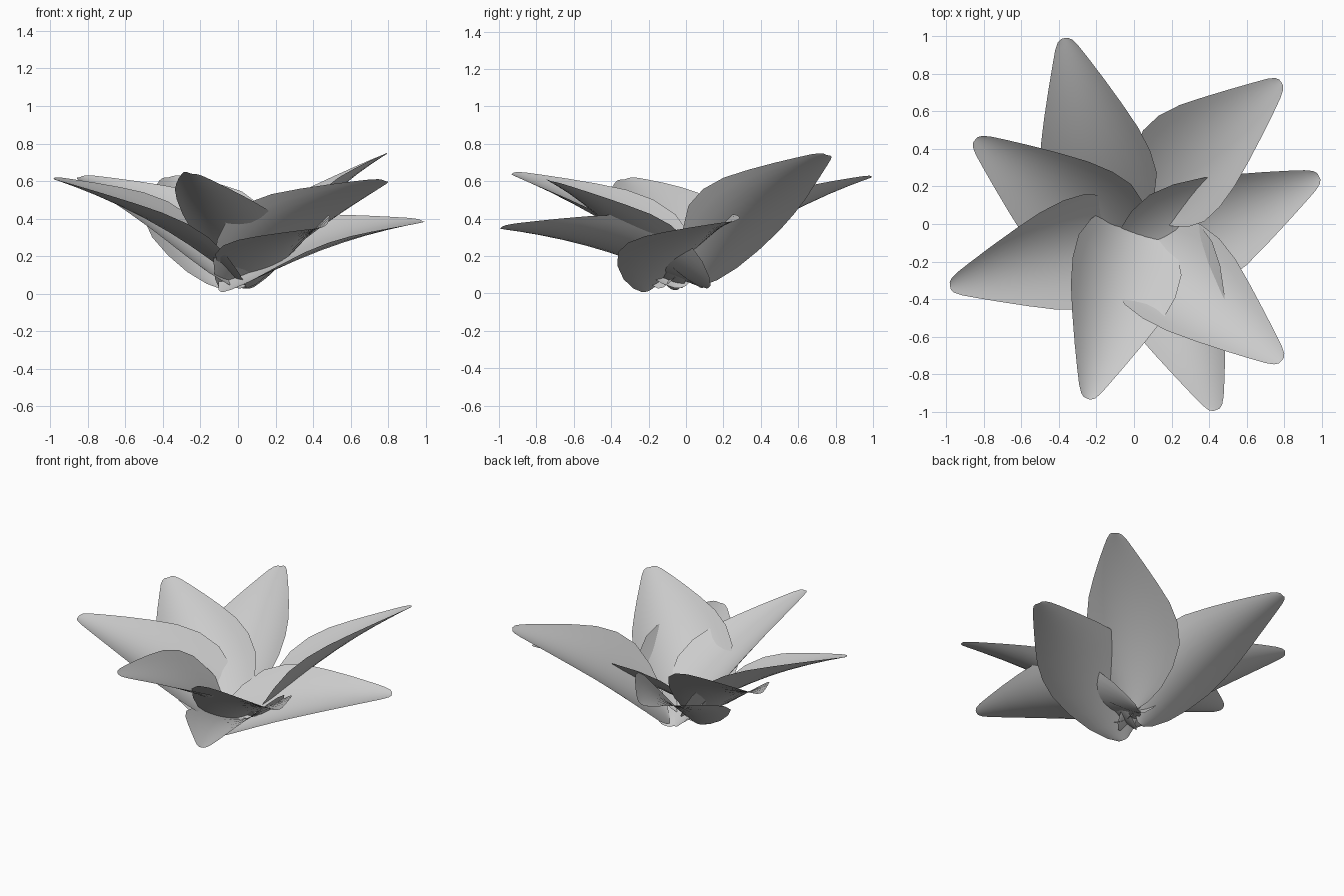
import bpy
from math import radians, sin, cos
from mathutils import Vector

cube = bpy.data.objects.get("Cube")
if cube:
    bpy.data.objects.remove(cube, do_unlink=True)

# Single matte grey
grey = bpy.data.materials.new("soft_grey")
grey.use_nodes = True
grey.diffuse_color = (0.6, 0.6, 0.6, 1)
grey.node_tree.nodes["Principled BSDF"].inputs["Base Color"].default_value = (0.6, 0.6, 0.6, 1)

# Petal outline: distance along the petal, half width
OUTLINE = [(0, .03), (.03, .09), (.1, .175), (.2, .25), (.32, .3), (.44, .3), (.56, .268),
           (.68, .213), (.8, .152), (.9, .098), (.96, .064), (.99, .04), (1, .02)]
ACROSS = 10
ARCH = 0.06


def petal(name, base, tip, roll):
    """Cupped, arched sheet from base to tip; positive roll lifts its left side."""
    base, tip = Vector(base), Vector(tip)
    axis = tip - base
    forward = axis.normalized()
    flat_side = Vector((0, 0, 1)).cross(forward).normalized()
    flat_up = forward.cross(flat_side)
    a = radians(roll)
    side = flat_side * cos(a) + flat_up * sin(a)
    up = flat_up * cos(a) - flat_side * sin(a)
    verts, faces = [], []
    for t, w in OUTLINE:
        spine = base + axis * t + flat_up * ARCH * 4 * t * (1 - t)
        depth = w * (0.15 + 0.75 * w)
        for j in range(ACROSS + 1):
            s = 2 * j / ACROSS - 1
            verts.append(spine + side * w * s + up * depth * s * s)
    row = ACROSS + 1
    for i in range(len(OUTLINE) - 1):
        for j in range(ACROSS):
            k = i * row + j
            faces.append((k, k + row, k + row + 1, k + 1))
    mesh = bpy.data.meshes.new(name)
    mesh.from_pydata(verts, [], faces)
    mesh.flip_normals()
    mesh.shade_smooth()
    mesh.materials.append(grey)
    obj = bpy.data.objects.new(name, mesh)
    bpy.context.collection.objects.link(obj)


# Lower, flatter petals, lifted on their left
petal("lower_petal_left", (-.09, -.21, .01), (.985, .255, .385), 13)
petal("lower_petal_front", (.07, .12, .03), (.44, -.99, .35), 15)

# Upper petals, counter-clockwise from the back left, lifted on their right
petal("petal_back_left", (.07, .08, .05), (.785, .755, .74), -16)
petal("petal_back", (-.07, -.02, .03), (-.37, .99, .62), -13)
petal("petal_back_right", (.02, -.13, .03), (-.845, .45, .62), -14)
petal("petal_right", (.04, -.03, .03), (-.98, -.33, .61), -13)
petal("petal_front_right", (.02, .09, .03), (-.25, -.93, .64), -13)
petal("petal_front_left", (-.08, -.07, .02), (.785, -.73, .6), -13)
